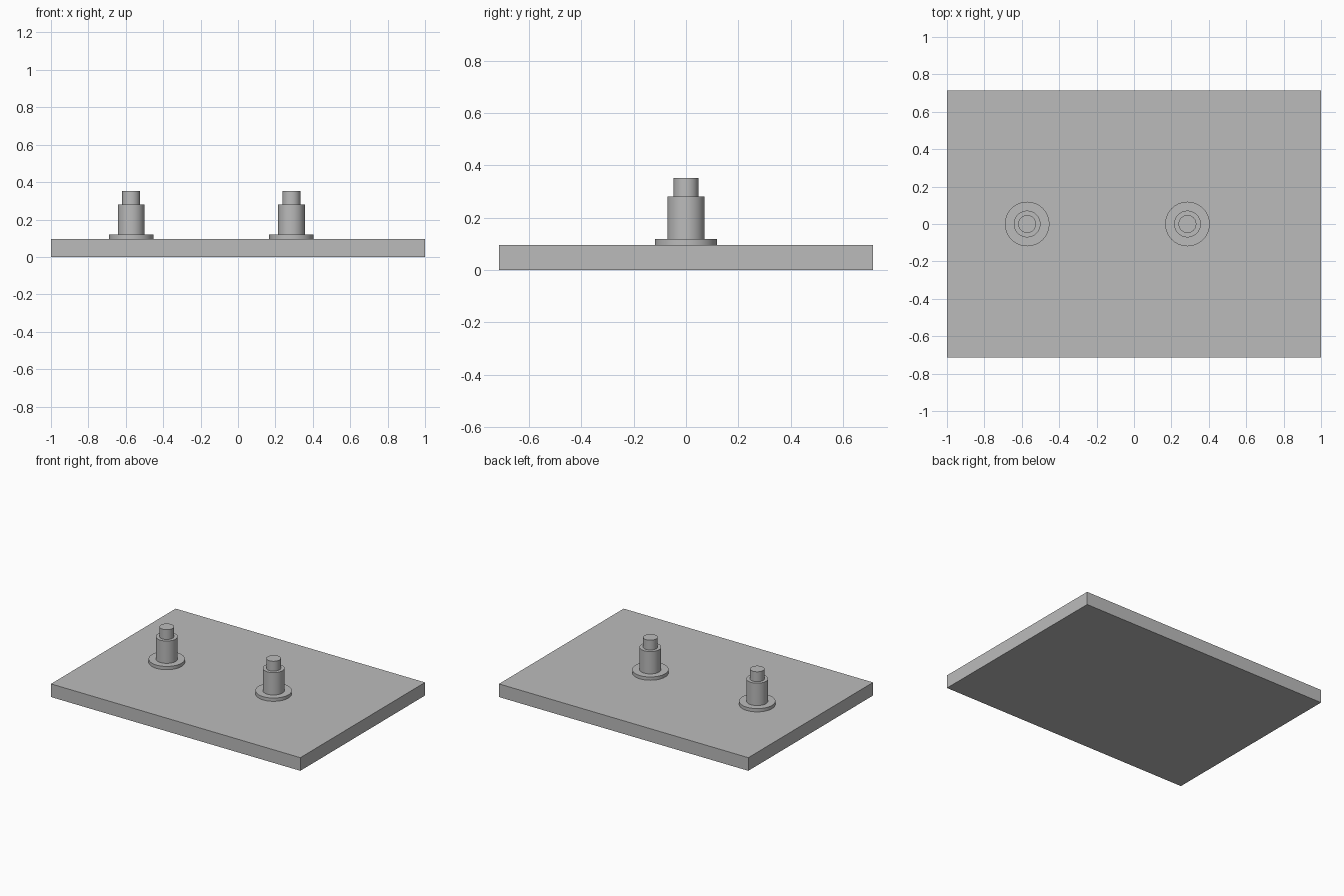
import bpy, bmesh, math
from mathutils import Vector

cube = bpy.data.objects.get("Cube")
if cube:
    bpy.data.objects.remove(cube, do_unlink=True)

UNIT = 2 / 84          # the plate is 84 units long
PLATE = (84, 60, 4)

grey = bpy.data.materials.new("plain grey")
grey.use_nodes = True
colour = (0.5, 0.5, 0.5, 1)
grey.diffuse_color = colour
grey.node_tree.nodes["Principled BSDF"].inputs["Base Color"].default_value = colour


def add_object(name, bm):
    bmesh.ops.recalc_face_normals(bm, faces=bm.faces)
    mesh = bpy.data.meshes.new(name)
    bm.to_mesh(mesh)
    bm.free()
    mesh.materials.append(grey)
    obj = bpy.data.objects.new(name, mesh)
    bpy.context.collection.objects.link(obj)
    return obj


def base_plate():
    bm = bmesh.new()
    bmesh.ops.create_cube(bm, size=1)
    bmesh.ops.translate(bm, verts=bm.verts, vec=(0, 0, 0.5))
    bmesh.ops.scale(bm, verts=bm.verts, vec=Vector(PLATE) * UNIT)
    return add_object("base_plate", bm)


def stepped_post(name, x):
    # Flange, body and tip as one turned profile of (radius, height)
    profile = [(5, 4), (5, 5), (3, 5), (3, 11.8), (2, 11.8), (2, 14.8), (0, 14.8)]
    bm = bmesh.new()
    verts = [bm.verts.new((r * UNIT, 0, z * UNIT)) for r, z in profile]
    edges = [bm.edges.new(pair) for pair in zip(verts, verts[1:])]
    bmesh.ops.spin(bm, geom=verts + edges, axis=(0, 0, 1), cent=(0, 0, 0),
                   angle=math.tau, steps=64, use_duplicate=False)
    bmesh.ops.remove_doubles(bm, verts=bm.verts, dist=1e-5)
    post = add_object(name, bm)
    post.location.x = x * UNIT
    bpy.ops.object.select_all(action="DESELECT")
    post.select_set(True)
    bpy.context.view_layer.objects.active = post
    bpy.ops.object.shade_smooth_by_angle(angle=math.radians(30))


base_plate()
stepped_post("right_post", -24)
stepped_post("left_post", 12)
